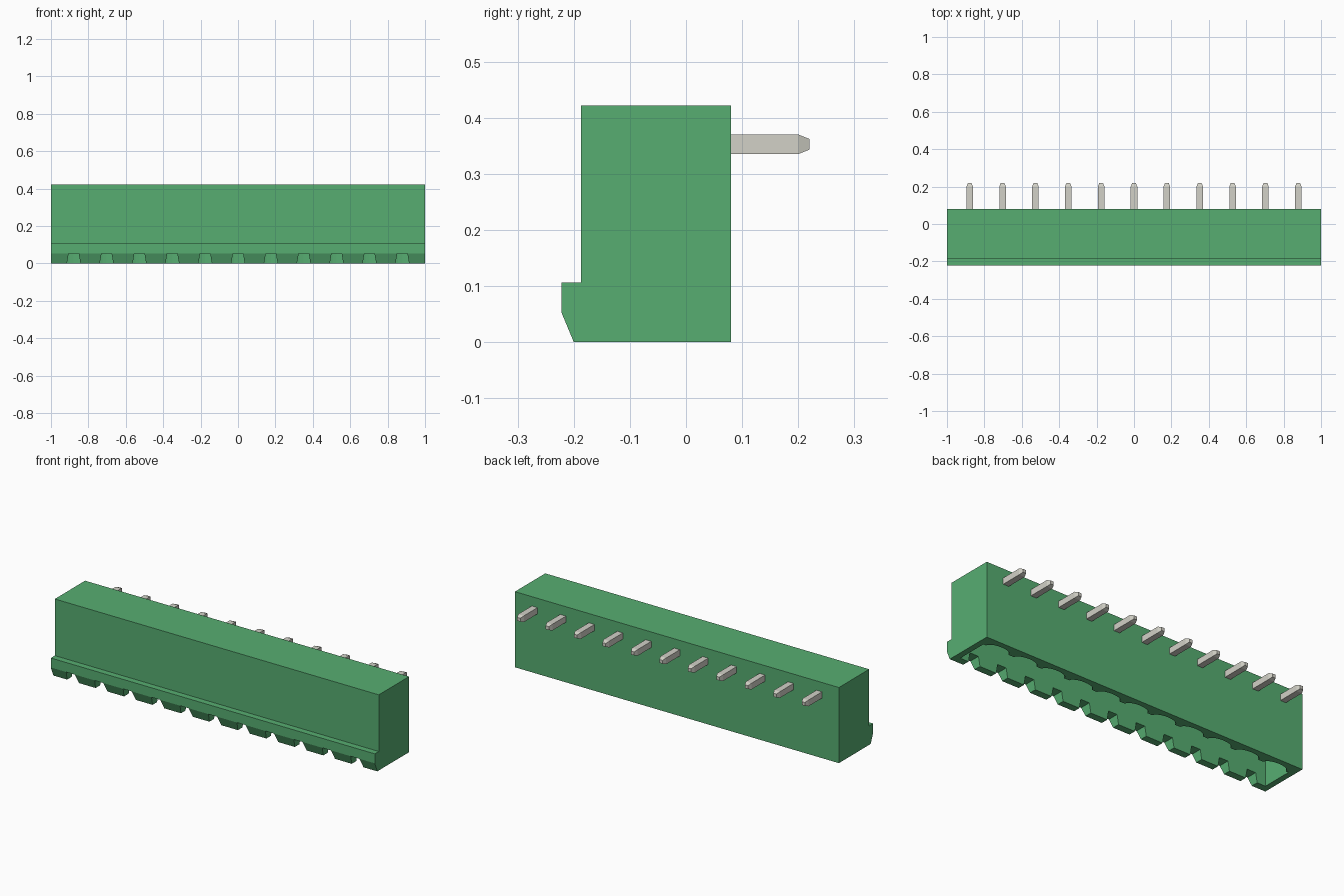
import bpy
import bmesh
import math
from mathutils import Vector

cube = bpy.data.objects.get("Cube")
if cube:
    bpy.data.objects.remove(cube, do_unlink=True)

PINS = 11
PITCH = 0.1757
XS = [(i - (PINS - 1) / 2) * PITCH for i in range(PINS)]


def material(name, color):
    mat = bpy.data.materials.new(name)
    mat.use_nodes = True
    mat.diffuse_color = color
    mat.node_tree.nodes["Principled BSDF"].inputs["Base Color"].default_value = color
    return mat


green = material("green plastic", (0.095, 0.42, 0.167, 1))
metal = material("grey metal", (0.645, 0.638, 0.572, 1))


def make_object(name, bm, mat):
    bmesh.ops.recalc_face_normals(bm, faces=bm.faces)
    mesh = bpy.data.meshes.new(name)
    bm.to_mesh(mesh)
    bm.free()
    mesh.materials.append(mat)
    obj = bpy.data.objects.new(name, mesh)
    bpy.context.collection.objects.link(obj)
    return obj


def add_prism(bm, points, offset):
    """Extrude a closed 3D outline along an offset."""
    face = bm.faces.new([bm.verts.new(p) for p in points])
    ext = bmesh.ops.extrude_face_region(bm, geom=[face], use_keep_orig=True)
    verts = [g for g in ext["geom"] if isinstance(g, bmesh.types.BMVert)]
    bmesh.ops.translate(bm, verts=verts, vec=offset)


def cut(target, bm, name):
    """Subtract a temporary cutter from the target."""
    cutter = make_object(name, bm, green)
    cutter.hide_render = True
    mod = target.modifiers.new(name, 'BOOLEAN')
    mod.operation = 'DIFFERENCE'
    mod.solver = 'EXACT'
    mod.object = cutter
    bpy.context.view_layer.objects.active = target
    bpy.ops.object.modifier_apply(modifier=mod.name)
    bpy.data.objects.remove(cutter, do_unlink=True)


# Housing: side profile with the latch lip, extruded along its length
profile = [(0.08, 0), (0.08, 0.422), (-0.187, 0.422), (-0.187, 0.106),
           (-0.222, 0.106), (-0.222, 0.053), (-0.2, 0)]
bm = bmesh.new()
add_prism(bm, [(-1, y, z) for y, z in profile], (2, 0, 0))
housing = make_object("housing", bm, green)

# Socket cavity: open below, with one rounded channel per pin along the back
outline = [(0.967, -0.16), (-0.967, -0.16), (-0.967, 0.015)]
for x in XS:
    for k in range(11):
        a = math.pi * (1 - k / 10)
        outline.append((x + 0.072 * math.cos(a), 0.015 + 0.034 * math.sin(a)))
outline.append((0.967, 0.015))
bm = bmesh.new()
add_prism(bm, [(x, y, -0.05) for x, y in outline], (0, 0, 0.35))
cut(housing, bm, "cavity_cutter")

# Keying notches through the lower front wall
bm = bmesh.new()
for x in XS:
    add_prism(bm, [(x - 0.045, -0.3, -0.05), (x + 0.045, -0.3, -0.05),
                   (x + 0.027, -0.3, 0.053), (x - 0.027, -0.3, 0.053)],
              (0, 0.18, 0))
cut(housing, bm, "notch_cutter")

# Bent square pins: tapered contact in the socket, tapered tail at the back
H = 0.0175
ZC = 0.3525
YC = -0.06
for n, x in enumerate(XS):
    # Each section: centre y, z, half width, and direction of the section edge
    sections = [
        (YC, 0.07, 0.009, Vector((0, 1, 0))),
        (YC, 0.09, H, Vector((0, 1, 0))),
        (YC, ZC, H, Vector((0, 1, -1))),
        (0.20, ZC, H, Vector((0, 0, -1))),
        (0.22, ZC, 0.0095, Vector((0, 0, -1))),
    ]
    bm = bmesh.new()
    rings = []
    for y, z, h, edge in sections:
        c = Vector((x, y, z))
        w = Vector((h, 0, 0))
        e = edge * h
        rings.append([bm.verts.new(p) for p in (c - w - e, c + w - e, c + w + e, c - w + e)])
    for a, b in zip(rings, rings[1:]):
        for i in range(4):
            j = (i + 1) % 4
            bm.faces.new((a[i], a[j], b[j], b[i]))
    bm.faces.new(rings[0])
    bm.faces.new(rings[-1])
    make_object(f"pin_{n + 1}", bm, metal)
